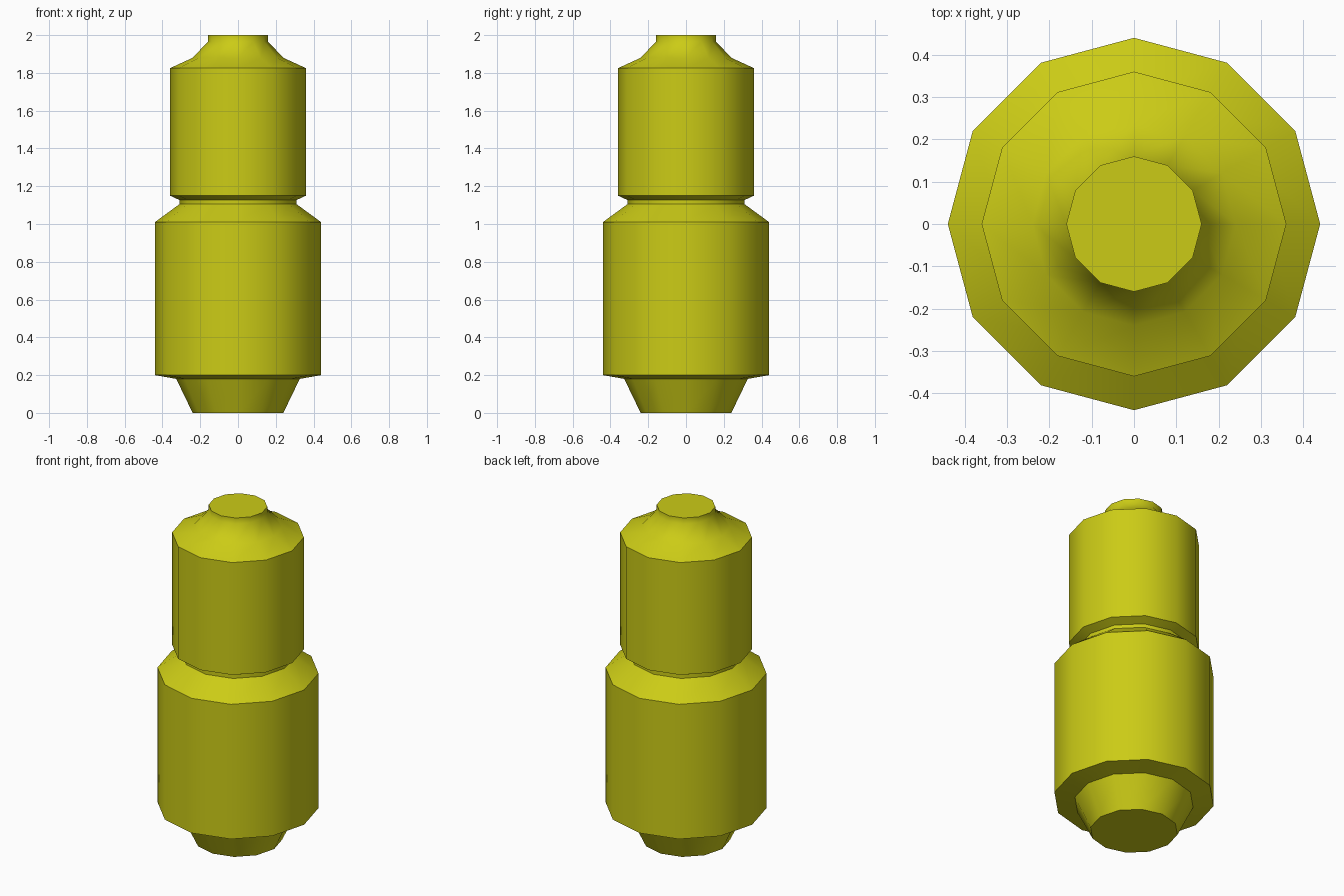
import bpy, bmesh, math

if "Cube" in bpy.data.objects:
    bpy.data.objects.remove(bpy.data.objects["Cube"])

SIDES = 12

# Outline of the turned body as (radius, height), bottom to top
PROFILE = [
    (0.24, 0.0), (0.327, 0.18),                 # tapered foot
    (0.44, 0.20), (0.44, 1.01),                 # lower drum
    (0.31, 1.105), (0.31, 1.127),               # shoulder and neck groove
    (0.36, 1.15), (0.36, 1.825),                # upper drum
    (0.24, 1.88), (0.16, 1.965), (0.16, 2.0),   # curved cap and tip
]


def lathe(name, profile, sides):
    bm = bmesh.new()
    rings = []
    for r, z in profile:
        rings.append([bm.verts.new((r * math.cos(2 * math.pi * i / sides),
                                    r * math.sin(2 * math.pi * i / sides), z))
                      for i in range(sides)])
    for low, high in zip(rings, rings[1:]):
        for i in range(sides):
            j = (i + 1) % sides
            bm.faces.new((low[i], low[j], high[j], high[i]))
    # End caps
    bm.faces.new(rings[0][::-1])
    bm.faces.new(rings[-1])
    mesh = bpy.data.meshes.new(name)
    bm.to_mesh(mesh)
    bm.free()
    obj = bpy.data.objects.new(name, mesh)
    bpy.context.collection.objects.link(obj)
    return obj


body = lathe("stepped_body", PROFILE, SIDES)

# Yellow finish
paint = bpy.data.materials.new("yellow")
paint.diffuse_color = (0.6, 0.6, 0.008, 1)
paint.use_nodes = True
paint.node_tree.nodes["Principled BSDF"].inputs["Base Color"].default_value = paint.diffuse_color
body.data.materials.append(paint)

# Smooth around the sides, sharp at the steps
bpy.context.view_layer.objects.active = body
body.select_set(True)
bpy.ops.object.shade_smooth_by_angle(angle=math.radians(48))
